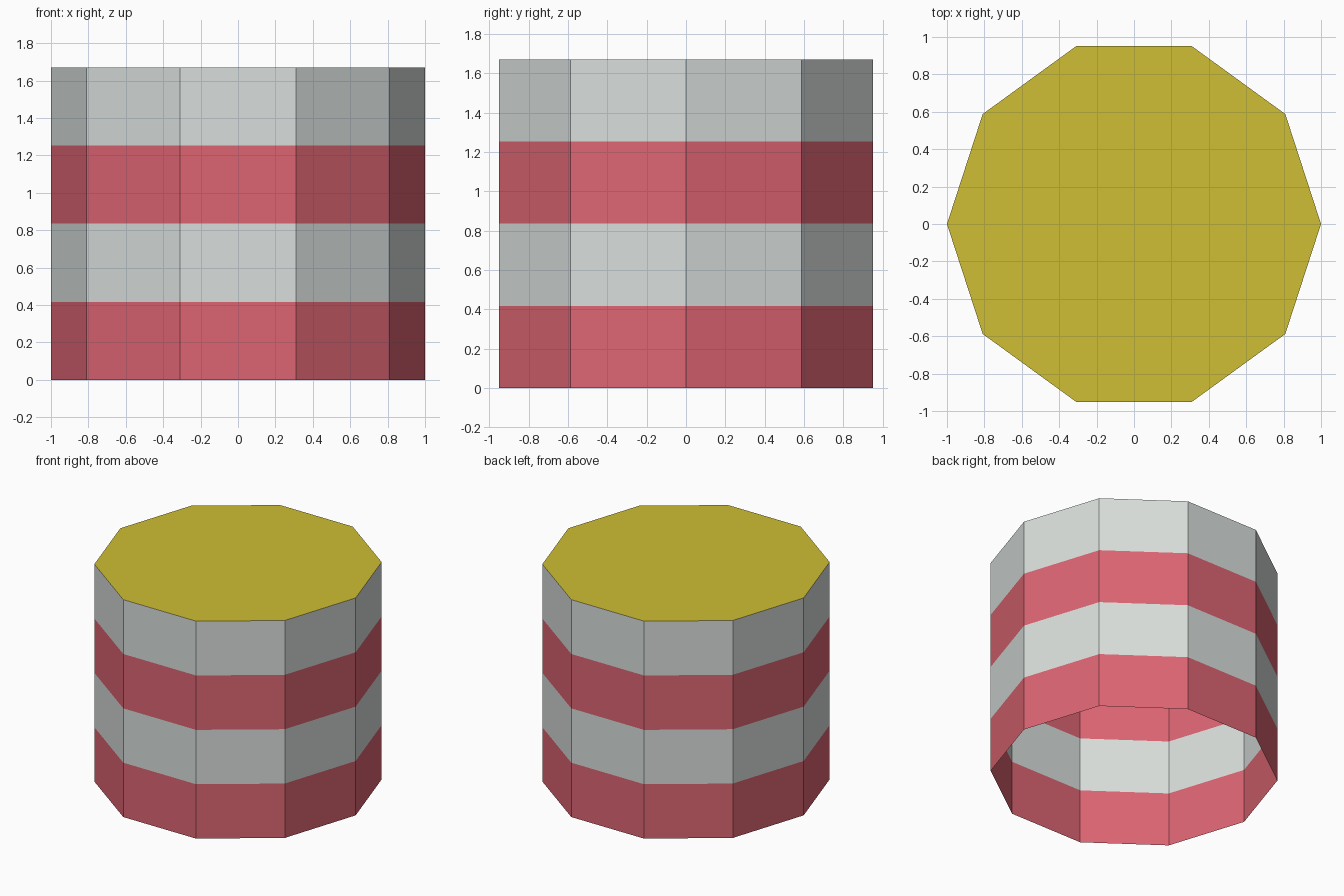
import bpy
import bmesh
from math import cos, sin, tau

cube = bpy.data.objects.get("Cube")
if cube:
    bpy.data.objects.remove(cube, do_unlink=True)

SIDES, BANDS, HEIGHT = 10, 4, 1.67


def material(name, color):
    mat = bpy.data.materials.new(name)
    mat.use_nodes = True
    mat.diffuse_color = (*color, 1)
    mat.node_tree.nodes["Principled BSDF"].inputs["Base Color"].default_value = (*color, 1)
    return mat


def add_object(name, bm, mats):
    mesh = bpy.data.meshes.new(name)
    bm.to_mesh(mesh)
    bm.free()
    for mat in mats:
        mesh.materials.append(mat)
    obj = bpy.data.objects.new(name, mesh)
    bpy.context.collection.objects.link(obj)
    return obj


def ring(bm, z):
    return [bm.verts.new((cos(tau * i / SIDES), sin(tau * i / SIDES), z))
            for i in range(SIDES)]


red = material("stripe red", (0.72, 0.13, 0.17))
white = material("stripe white", (0.69, 0.73, 0.71))
yellow = material("lid yellow", (0.62, 0.52, 0.035))

# Striped wall, open underneath, alternating red and white from the ground up
bm = bmesh.new()
rings = [ring(bm, HEIGHT * k / BANDS) for k in range(BANDS + 1)]
for k in range(BANDS):
    low, high = rings[k], rings[k + 1]
    for i in range(SIDES):
        j = (i + 1) % SIDES
        face = bm.faces.new((low[i], low[j], high[j], high[i]))
        face.material_index = k % 2
add_object("striped_wall", bm, [red, white])

# Flat lid
bm = bmesh.new()
bm.faces.new(ring(bm, HEIGHT))
add_object("lid", bm, [yellow])
